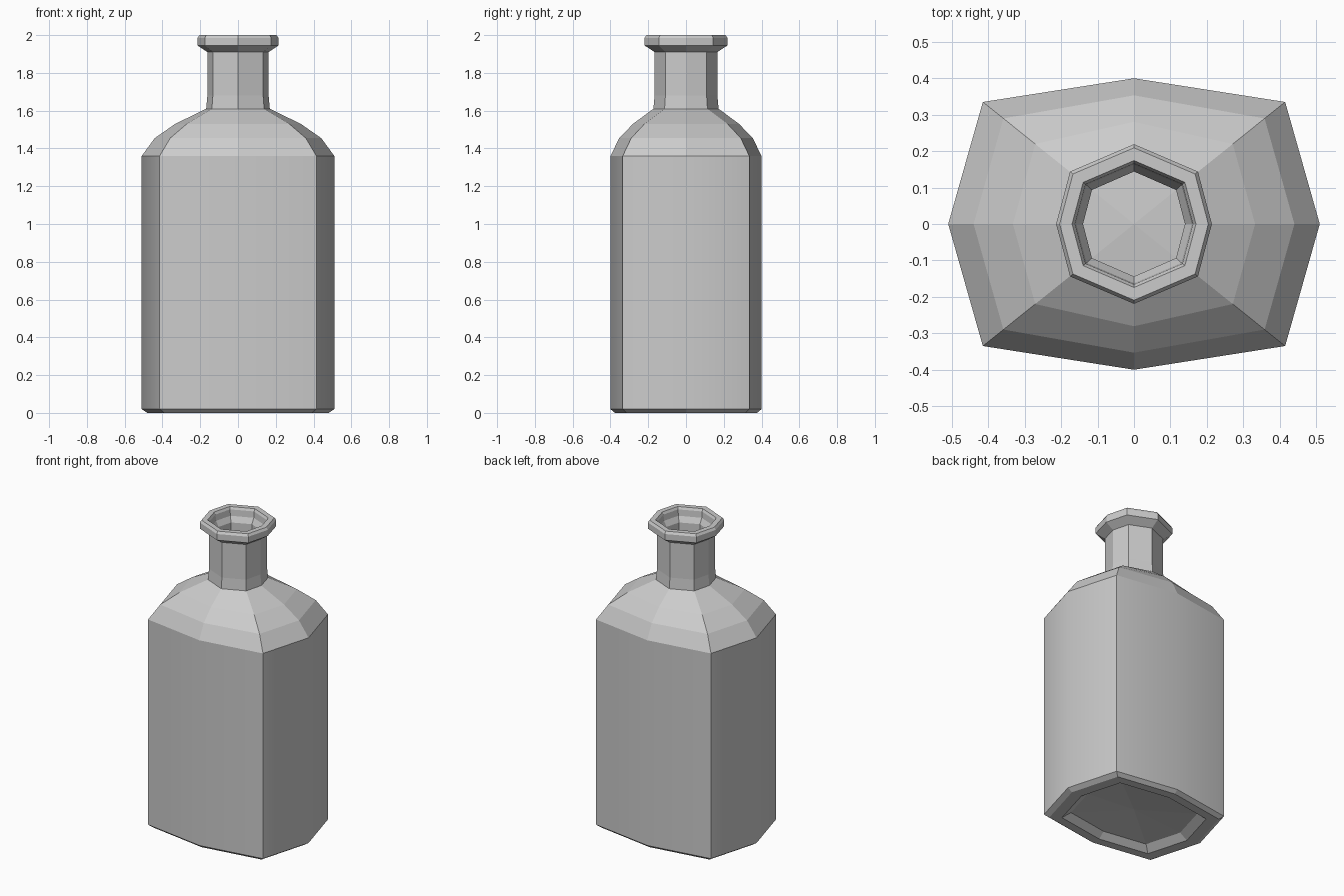
import bpy, bmesh
from math import radians

if "Cube" in bpy.data.objects:
    bpy.data.objects.remove(bpy.data.objects["Cube"])

# Cross-sections: x reach, y reach, corner x, corner y
BODY = (0.51, 0.40, 0.415, 0.335)
NECK = (0.162, 0.166, 0.133, 0.109)


def scaled(sec, s):
    return tuple(v * s for v in sec)


def inset(sec, d):
    return tuple(v - d * k for v, k in zip(sec, (1, 1, 0.8, 0.7)))


def blend(t, d=0.0):
    return inset(tuple(n + (b - n) * t for n, b in zip(NECK, BODY)), d)


def add_ring(bm, z, sec):
    ax, ay, cx, cy = sec
    pts = [(ax, 0), (cx, cy), (0, ay), (-cx, cy),
           (-ax, 0), (-cx, -cy), (0, -ay), (cx, -cy)]
    return [bm.verts.new((x, y, z)) for x, y in pts]


W = 0.022  # glass thickness
rings = [
    # recessed base
    (0.035, scaled(BODY, 0.70)), (0.0, scaled(BODY, 0.80)), (0.0, scaled(BODY, 0.94)),
    # body and rounded shoulder
    (0.02, BODY), (1.36, BODY), (1.455, blend(0.80)), (1.53, blend(0.49)),
    (1.61, scaled(NECK, 1.04)),
    # neck
    (1.68, NECK), (1.91, NECK),
    # lip
    (1.945, scaled(NECK, 1.32)), (1.985, scaled(NECK, 1.32)), (2.0, scaled(NECK, 1.26)),
    (2.0, scaled(NECK, 1.05)), (1.985, scaled(NECK, 1.0)), (1.945, scaled(NECK, 0.98)),
    # inner wall back down to the floor
    (1.91, inset(NECK, W)), (1.61, inset(NECK, W)), (1.52, blend(0.49, W)),
    (1.44, blend(0.80, W)), (1.355, inset(BODY, W)), (0.06, inset(BODY, W)),
    (0.06, scaled(BODY, 0.70)),
]

bm = bmesh.new()
loops = [add_ring(bm, z, sec) for z, sec in rings]
for i, (a, b) in enumerate(zip(loops, loops[1:])):
    for k in range(8):
        n = (k + 1) % 8
        f = bm.faces.new((a[k], a[n], b[n], b[k]))
        f.smooth = rings[i][0] == 0.02  # only the tall body panels are smooth

# Pushed-up centres of the base and the inner floor
for loop, z in ((loops[0], 0.06), (loops[-1], 0.085)):
    tip = bm.verts.new((0, 0, z))
    for k in range(8):
        bm.faces.new((loop[k], loop[(k + 1) % 8], tip))

bmesh.ops.recalc_face_normals(bm, faces=bm.faces)
for e in bm.edges:
    e.smooth = e.calc_face_angle(0) < radians(36)

mesh = bpy.data.meshes.new("bottle")
bm.to_mesh(mesh)
bm.free()
bottle = bpy.data.objects.new("bottle", mesh)
bpy.context.collection.objects.link(bottle)
